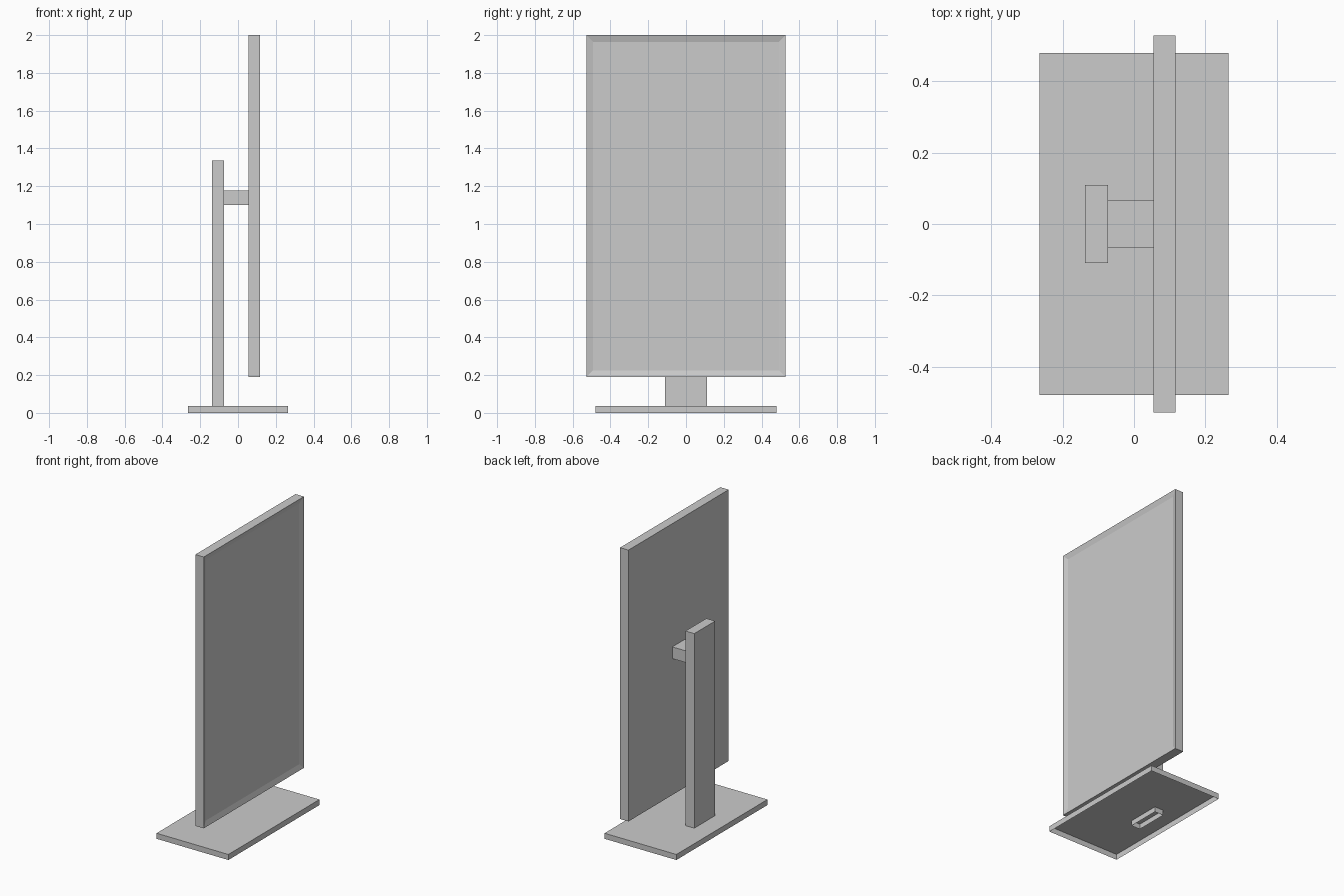
import bpy, bmesh

if "Cube" in bpy.data.objects:
    bpy.data.objects.remove(bpy.data.objects["Cube"])


def box(name, lo, hi, open_sides=()):
    """Axis-aligned box; faces whose normal is in open_sides are left out."""
    bm = bmesh.new()
    bmesh.ops.create_cube(bm, size=1)
    for v in bm.verts:
        v.co = [lo[i] + (v.co[i] + 0.5) * (hi[i] - lo[i]) for i in range(3)]
    bm.normal_update()
    gone = [f for f in bm.faces
            if tuple(round(c) for c in f.normal) in open_sides]
    bmesh.ops.delete(bm, geom=gone, context='FACES')
    return finish(name, bm)


def finish(name, bm):
    mesh = bpy.data.meshes.new(name)
    bm.to_mesh(mesh)
    bm.free()
    obj = bpy.data.objects.new(name, mesh)
    bpy.context.collection.objects.link(obj)
    return obj


DOWN = (0, 0, -1)

# Base plate: thin shell, open underneath
box("base", (-0.265, -0.48, 0), (0.265, 0.48, 0.037), {DOWN})

# Upright post, open at the foot where it passes through the base
box("post", (-0.138, -0.11, 0.003), (-0.073, 0.11, 1.335), {DOWN})

# Arm joining the post to the screen
box("arm", (-0.073, -0.066, 1.10), (0.055, 0.066, 1.178),
    {(1, 0, 0), (-1, 0, 0)})

# Portrait screen with a shallow sloping recess on its display side
screen = box("screen", (0.055, -0.528, 0.19), (0.117, 0.528, 2.0))
bm = bmesh.new()
bm.from_mesh(screen.data)
display = [f for f in bm.faces if f.normal.x > 0.9]
bmesh.ops.inset_region(bm, faces=display, thickness=0.05, depth=-0.01)
bm.to_mesh(screen.data)
bm.free()
